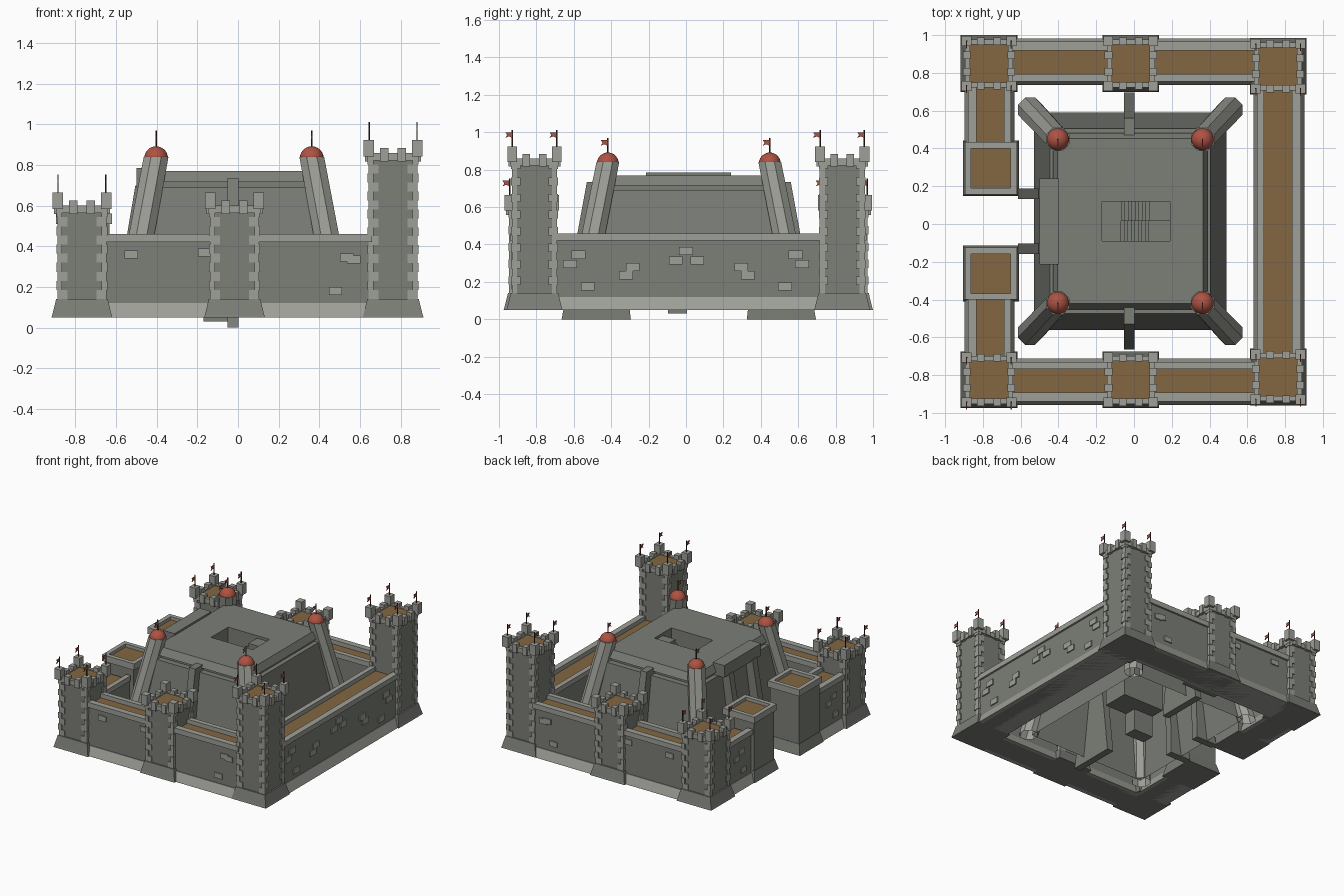
import bpy, bmesh, math

if "Cube" in bpy.data.objects:
    bpy.data.objects.remove(bpy.data.objects["Cube"])


def material(name, rgb):
    m = bpy.data.materials.new(name)
    m.diffuse_color = (*rgb, 1)
    m.use_nodes = True
    m.node_tree.nodes["Principled BSDF"].inputs["Base Color"].default_value = m.diffuse_color
    return m


STONE = material("stone", (0.20, 0.21, 0.185))
TRIM = material("light_stone", (0.34, 0.35, 0.31))
EARTH = material("brown_floor", (0.23, 0.135, 0.055))
RED = material("red_clay", (0.42, 0.085, 0.055))
WOOD = material("dark_wood", (0.06, 0.03, 0.02))


def rect(cx, cy, hx, hy, z):
    return [(cx + sx * hx, cy + sy * hy, z) for sx, sy in ((-1, -1), (1, -1), (1, 1), (-1, 1))]


def ngon(cx, cy, r, z, n):
    return [(cx + r * math.cos((i + .5) * math.tau / n), cy + r * math.sin((i + .5) * math.tau / n), z)
            for i in range(n)]


class Part:
    """Collects lofted pieces into one named mesh object."""
    def __init__(self, name, mat):
        self.name, self.mat, self.bm = name, mat, bmesh.new()

    def loft(self, rings, bottom=True, top=True):
        vs = [[self.bm.verts.new(p) for p in r] for r in rings]
        n = len(vs[0])
        for a, b in zip(vs, vs[1:]):
            for i in range(n):
                j = (i + 1) % n
                self.bm.faces.new((a[i], a[j], b[j], b[i]))
        if bottom:
            self.bm.faces.new(vs[0][::-1])
        if top:
            self.bm.faces.new(vs[-1])

    def box(self, x0, x1, y0, y1, z0, z1):
        c = ((x0 + x1) / 2, (y0 + y1) / 2, abs(x1 - x0) / 2, abs(y1 - y0) / 2)
        self.loft([rect(*c, z0), rect(*c, z1)])

    def cbox(self, cx, cy, hx, hy, z0, z1):
        self.loft([rect(cx, cy, hx, hy, z0), rect(cx, cy, hx, hy, z1)])

    def frame(self, cx, cy, h, t, z0, z1):
        # square ring with outer half-size h and inner half-size t
        self.loft([rect(cx, cy, t, t, z0), rect(cx, cy, h, h, z0), rect(cx, cy, h, h, z1),
                   rect(cx, cy, t, t, z1), rect(cx, cy, t, t, z0)], False, False)

    def done(self, smooth=False):
        me = bpy.data.meshes.new(self.name)
        for f in self.bm.faces:
            f.smooth = smooth
        self.bm.to_mesh(me)
        self.bm.free()
        me.materials.append(self.mat)
        ob = bpy.data.objects.new(self.name, me)
        bpy.context.collection.objects.link(ob)
        return ob


poles, flags = Part("flag_poles", WOOD), Part("flags", RED)


def flag(x, y, z0, z1):
    poles.loft([ngon(x, y, .004, z0, 6), ngon(x, y, .004, z1, 6)])
    # swallow-tailed pennant pointing to the front
    prof = [(0, -.012), (0, -.042), (-.018, -.034), (-.038, -.042), (-.028, -.027), (-.038, -.012)]
    flags.loft([[(x + d, y + a, z1 + b) for a, b in prof] for d in (-.003, .003)])


# --- Curtain wall towers ---
def tower(name, cx, cy, top, with_flags):
    body = Part(name + "_body", STONE)
    body.cbox(cx, cy, .115, .115, .05, top)
    body.loft([rect(cx, cy, .15, .15, .05), rect(cx, cy, .146, .146, .062), rect(cx, cy, .127, .127, .14)])
    body.done()
    trim = Part(name + "_trim", TRIM)
    n = round((top - .14) / .045)
    step = (top - .14) / n
    corners = [(sx, sy) for sx in (-1, 1) for sy in (-1, 1)]
    # alternating corner stones
    for i in range(n):
        z = .14 + i * step
        for sx, sy in corners:
            wx, wy = ((.05, .028), (.028, .05))[i % 2]
            o = .125 if i % 2 else .121
            trim.box(cx + sx * o, cx + sx * (o - wx), cy + sy * o, cy + sy * (o - wy), z, z + step)
    # battlements
    trim.frame(cx, cy, .127, .1, top - .025, top + .012)
    for sx, sy in corners:
        trim.box(cx + sx * .145, cx + sx * .093, cy + sy * .145, cy + sy * .093, top - .005, top + .077)
    for s in (-1, 1):
        for k in (-.043, .043):
            trim.cbox(cx + k, cy + s * .118, .02, .02, top - .03, top + .037)
            trim.cbox(cx + s * .118, cy + k, .02, .02, top - .03, top + .037)
    trim.done()
    floor = Part(name + "_floor", EARTH)
    floor.cbox(cx, cy, .104, .104, top - .02, top + .004)
    floor.done()
    if with_flags:
        for sx, sy in corners:
            flag(cx + sx * .118, cy + sy * .118, top + .07, top + .165)


for x, ys, top, fl, nm in ((-.768, (-.825, .85), .588, True, "left_tower"),
                           (-.017, (-.825, .85), .588, False, "middle_tower"),
                           (.763, (-.81, .835), .847, True, "right_tower")):
    for y, side in zip(ys, ("front", "back")):
        tower(side + "_" + nm, x, y, top, fl)


# --- Curtain walls: a = range along, c = centre across, s = outward side ---
def wall(name, axis, a0, a1, c, s, h=.105):
    def put(part, u0, u1, z0, z1):
        if axis == "x":
            part.box(a0, a1, c + s * u0, c + s * u1, z0, z1)
        else:
            part.box(c + s * u0, c + s * u1, a0, a1, z0, z1)
    body, trim, floor = Part(name + "_body", STONE), Part(name + "_trim", TRIM), Part(name + "_walkway", EARTH)
    put(body, -h + .012, h - .015, .05, .42)
    put(trim, h - .047, h, .42, .46)
    put(trim, -h, -h + .038, .42, .46)
    put(floor, -h + .03, h - .04, .415, .427)
    m, l = (a0 + a1) / 2, (a1 - a0) / 2
    rings = [(h + .018, .05), (h + .014, .06), (h - .01, .12)]
    trim.loft([rect(m, c, l, w, z) if axis == "x" else rect(c, m, w, l, z) for w, z in rings])
    for p in (body, trim, floor):
        p.done()


wall("front_wall", "x", -.66, .66, -.835, -1)
wall("back_wall", "x", -.66, .66, .86, 1)
wall("right_wall", "y", -.70, .73, .767, 1, .117)
wall("left_back_wall", "y", .43, .74, -.765, -1, .115)
wall("left_front_wall", "y", -.71, -.40, -.765, -1, .115)

# raised stones on the outer faces
stones = Part("raised_stones", TRIM)
for y, z in ((0, .365), (-.055, .315), (.06, .315), (-.575, .345), (-.62, .295), (-.285, .28), (-.32, .235),
             (-.525, .175), (.585, .345), (.62, .295), (.295, .28), (.33, .235), (.53, .175)):
    stones.box(.86, .878, y - .037, y + .037, z - .022, z + .022)
for x, z in ((-.525, .36), (-.165, .37), (.535, .345), (.57, .335), (.48, .18)):
    for y in (-.927, .952):
        stones.cbox(x, y, .033, .006, z - .02, z + .02)
for y in (-.56, .58):
    for d, z in ((-.03, .33), (.03, .29), (-.05, .18)):
        stones.cbox(-.867, y + d, .006, .033, z - .02, z + .02)
stones.done()

# --- Gate towers on the left side ---
for nm, y in (("back_gate_tower", .295), ("front_gate_tower", -.263)):
    b = Part(nm + "_body", STONE)
    b.cbox(-.758, y, .125, .125, .05, .52)
    b.loft([rect(-.758, y, .148, .148, .05), rect(-.758, y, .128, .128, .13)])
    b.done()
    t = Part(nm + "_rim", TRIM)
    t.frame(-.758, y, .138, .105, .51, .56)
    t.done()
    f = Part(nm + "_floor", EARTH)
    f.cbox(-.758, y, .11, .11, .515, .535)
    f.done()

# --- Keep: battered walls, recessed neck, roof slab and stair well in one shell ---
KX, KY = -.02, .015
keep = Part("keep", STONE)
prof = [(.51, .575, .05), (.425, .49, .69), (.39, .445, .69), (.39, .445, .715), (.41, .468, .715), (.385, .437, .77)]
well = [rect(.01, .015, .18, .105, z) for z in (.77, .2)]
keep.loft([rect(KX, KY, *p) for p in prof] + well, bottom=False)
keep.done()

# stairs: two flights side by side with landings
stairs = Part("stairs", STONE)
for i in range(8):
    x = .08 - i * .01875
    stairs.box(x - .01875, x, .015, .12, .2, .72 - i * .03)
    stairs.box(x - .01875, x, -.09, .015, .2, .24 + i * .03)
stairs.box(.08, .19, .015, .12, .2, .75)
stairs.box(-.17, -.07, -.09, .12, .2, .48)
stairs.box(-.17, 0, -.095, .005, .03, .2)
stairs.done()

# fins leaning on the keep
fins = Part("keep_buttresses", STONE)
for s in (-1, 1):
    fins.loft([rect(-.025, KY + s * .495, .027, .185, 0), rect(-.025, KY + s * .47, .027, .075, .735)])
    fins.loft([rect(-.525, KY + s * .145, .09, .028, .05), rect(-.465, KY + s * .145, .04, .028, .70)])
fins.box(-.5, -.40, -.215, .24, .69, .785)
fins.done()

# leaning corner turrets with domes
turrets, domes = Part("keep_turrets", TRIM), Part("turret_domes", RED)
for sx in (-1, 1):
    for sy in (-1, 1):
        x, y = KX + sx * .383, KY + sy * .433
        turrets.loft([ngon(KX + sx * .53, KY + sy * .59, .07, .05, 8), ngon(x, y, .066, .84, 8)], bottom=False)
        domes.loft([ngon(x, y, .06 * math.cos(a), .832 + .06 * math.sin(a), 16)
                    for a in [i * math.pi / 2 / 6.2 for i in range(7)]])
        flag(x, y, .885, .97)
turrets.done()
domes.done(smooth=True)
poles.done()
flags.done()
